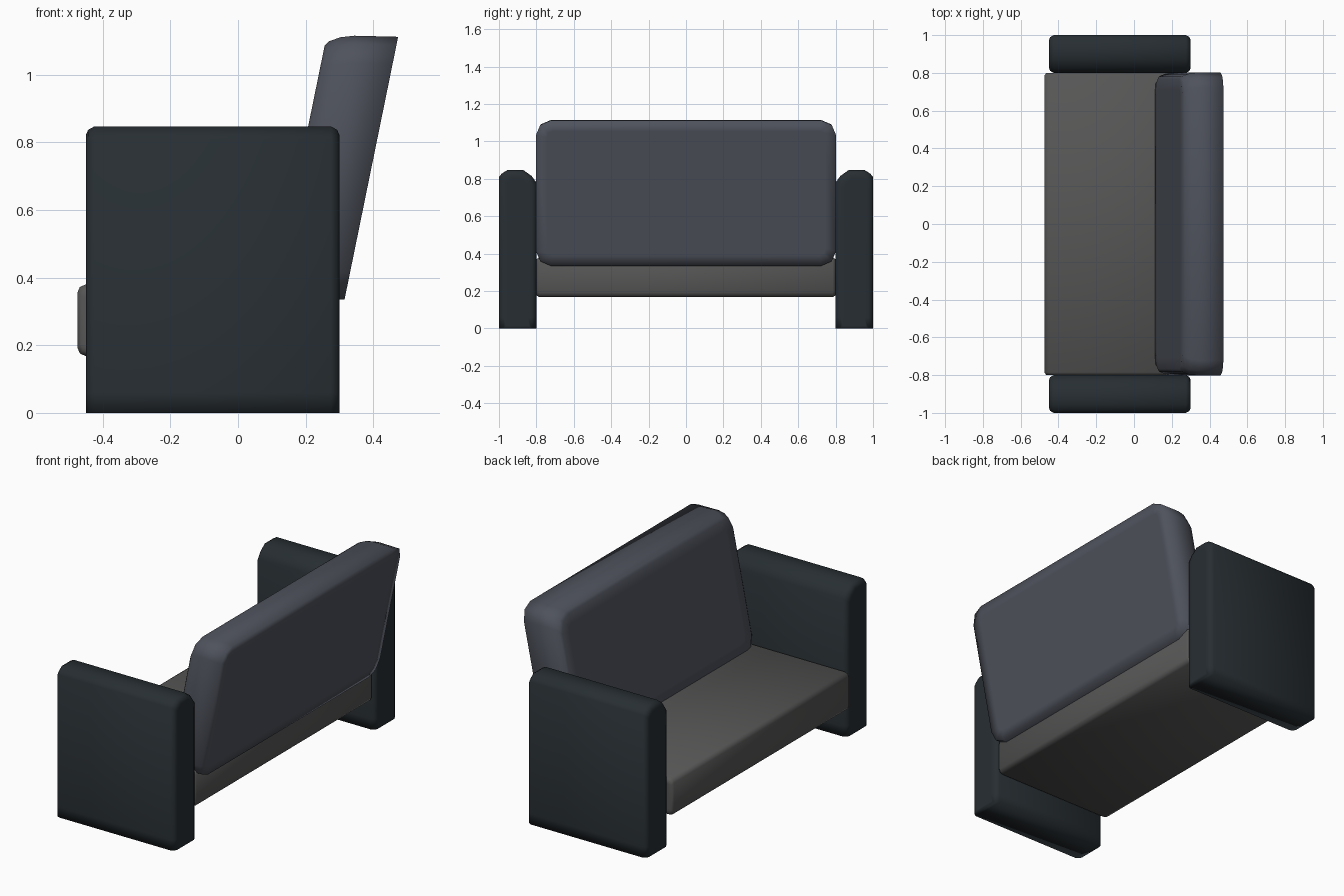
import bpy, bmesh

if "Cube" in bpy.data.objects:
    bpy.data.objects.remove(bpy.data.objects["Cube"])


def material(name, rgb):
    m = bpy.data.materials.new(name)
    m.diffuse_color = (*rgb, 1)
    m.use_nodes = True
    m.node_tree.nodes["Principled BSDF"].inputs["Base Color"].default_value = m.diffuse_color
    return m


def loft(name, rings, mat, margin):
    """Skin a list of equal-length closed rings, cap both ends, shade smooth."""
    bm = bmesh.new()
    loops = [[bm.verts.new(p) for p in ring] for ring in rings]
    n = len(loops[0])
    for a, b in zip(loops, loops[1:]):
        for i in range(n):
            j = (i + 1) % n
            bm.faces.new((a[i], a[j], b[j], b[i]))
    caps = [bm.faces.new(loops[0][::-1]), bm.faces.new(loops[-1])]
    bmesh.ops.recalc_face_normals(bm, faces=bm.faces)
    # inset the caps so the soft shading stays near the edges
    bmesh.ops.inset_individual(bm, faces=caps, thickness=margin)
    for f in bm.faces:
        f.smooth = True
    me = bpy.data.meshes.new(name)
    bm.to_mesh(me)
    bm.free()
    ob = bpy.data.objects.new(name, me)
    bpy.context.collection.objects.link(ob)
    me.materials.append(mat)
    return ob


def rounded_rect(u0, u1, v0, v1, r):
    """Rectangle whose corners are cut in two steps of radius r."""
    k = 0.3 * r
    return [(u0 + r, v0), (u1 - r, v0), (u1 - k, v0 + k), (u1, v0 + r),
            (u1, v1 - r), (u1 - k, v1 - k), (u1 - r, v1), (u0 + r, v1),
            (u0 + k, v1 - k), (u0, v1 - r), (u0, v0 + r), (u0 + k, v0 + k)]


arm_mat = material("arm fabric", (0.020, 0.027, 0.032))
seat_mat = material("seat fabric", (0.094, 0.094, 0.093))
back_mat = material("back fabric", (0.077, 0.085, 0.107))

# Arms: cross-section (y, z) swept along x, ends slightly inset, flat bottom
arm_profile = [(0.8, 0), (1.0, 0), (1.0, 0.06), (1.0, 0.81), (0.985, 0.828),
               (0.955, 0.847), (0.87, 0.847), (0.825, 0.815), (0.8, 0.78), (0.8, 0.06)]
arm_steps = [(-0.45, 0.025), (-0.443, 0.01), (-0.425, 0),
             (0.275, 0), (0.293, 0.01), (0.3, 0.025)]
for side, name in ((-1, "right_arm"), (1, "left_arm")):
    rings = [[(x, side * (0.9 + (y - 0.9) * (1 - d / 0.1)), z * (1 - d / 0.847))
              for y, z in arm_profile] for x, d in arm_steps]
    loft(name, rings, arm_mat, 0.02)

# Seat: softened slab spanning between the arms
seat_steps = [(-0.8, 0.01), (-0.785, 0), (0.785, 0), (0.8, 0.01)]
loft("seat", [[(x, y, z) for x, z in rounded_rect(-0.475 + d, 0.29 - d, 0.168 + d, 0.38 - d, 0.025)]
              for y, d in seat_steps], seat_mat, 0.02)

# Backrest: rounded panel, softened front edge, leaning backward
lean = 0.204
back_steps = [(-0.212, 0.035), (-0.203, 0.022), (-0.17, 0.008), (-0.13, 0.002), (0, 0)]
rings = []
for t, d in back_steps:
    outline = rounded_rect(-0.803 + d, 0.803 - d, 0.335 + d, 1.112 - t * 0.04 - d, 0.08)
    rings.append([(0.315 + t + lean * (z - 0.335), y, z) for y, z in outline])
loft("backrest", rings, back_mat, 0.06)
